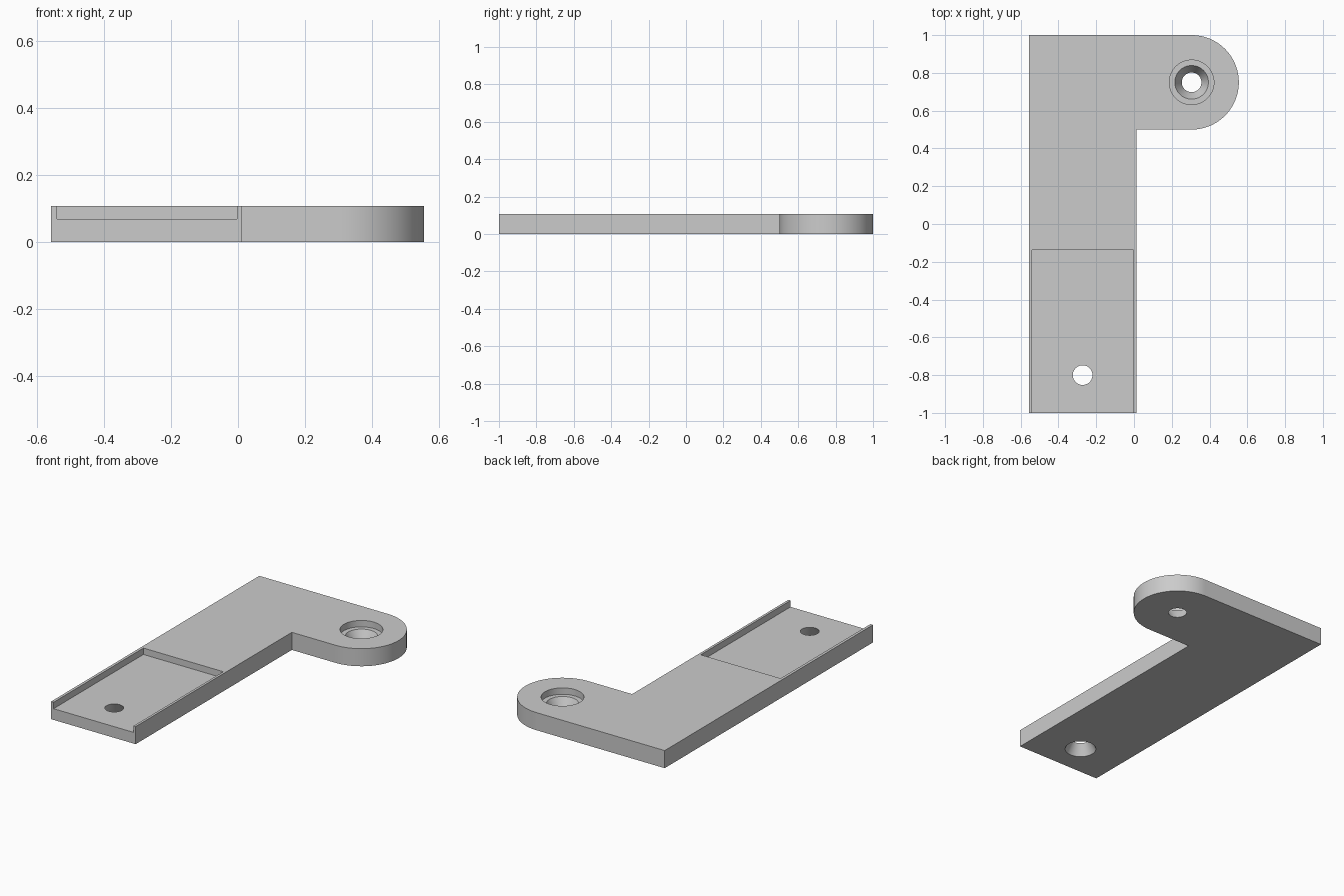
import bpy, bmesh, math

cube = bpy.data.objects.get("Cube")
if cube:
    bpy.data.objects.remove(cube, do_unlink=True)

grey = bpy.data.materials.new("light grey")
grey.use_nodes = True
colour = (0.6, 0.6, 0.6, 1)
grey.diffuse_color = colour
grey.node_tree.nodes["Principled BSDF"].inputs["Base Color"].default_value = colour

LEFT, INNER, HEIGHT, FLOOR = -0.557, 0.012, 0.107, 0.068
END_X, END_Y, END_R = 0.305, 0.75, 0.25


def make_object(name, bm):
    bmesh.ops.recalc_face_normals(bm, faces=bm.faces)
    mesh = bpy.data.meshes.new(name)
    bm.to_mesh(mesh)
    bm.free()
    mesh.materials.append(grey)
    obj = bpy.data.objects.new(name, mesh)
    bpy.context.collection.objects.link(obj)
    return obj


def prism(name, outline, bottom, top):
    bm = bmesh.new()
    face = bm.faces.new([bm.verts.new((x, y, bottom)) for x, y in outline])
    moved = bmesh.ops.extrude_face_region(bm, geom=[face])["geom"]
    bmesh.ops.translate(bm, vec=(0, 0, top - bottom),
                        verts=[v for v in moved if isinstance(v, bmesh.types.BMVert)])
    return make_object(name, bm)


def turned(name, x, y, profile, sides=64):
    """Closed solid of revolution from (radius, height) pairs."""
    bm = bmesh.new()
    angles = [2 * math.pi * i / sides for i in range(sides)]
    rings = [[bm.verts.new((x + r * math.cos(a), y + r * math.sin(a), z)) for a in angles]
             for r, z in profile]
    for low, high in zip(rings, rings[1:]):
        for i in range(sides):
            j = (i + 1) % sides
            bm.faces.new((low[i], low[j], high[j], high[i]))
    bm.faces.new(rings[0])
    bm.faces.new(rings[-1])
    return make_object(name, bm)


# L-shaped plate with a rounded end
steps = 48
arc = [(END_X + END_R * math.cos(a), END_Y + END_R * math.sin(a))
       for a in (math.pi * (i / steps - 0.5) for i in range(steps + 1))]
outline = [(LEFT, -1), (INNER, -1), (INNER, END_Y - END_R)] + arc + [(LEFT, 1)]
plate = prism("bracket_plate", outline, 0, HEIGHT)

# Shallow tray, open at the front
x0, x1, back = -0.54, -0.003, -0.137
tray = prism("tray_cutter", [(x0, -1.1), (x1, -1.1), (x1, back), (x0, back)], FLOOR, 0.2)

# Tray hole, flared towards the underside
slope = (0.088 - 0.052) / FLOOR
tray_hole = turned("tray_hole_cutter", -0.272, -0.8,
                   [(0.088 + 0.05 * slope, -0.05), (0.052, FLOOR), (0.052, 0.2)])

# End hole, counterbored and flared towards the top
end_hole = turned("end_hole_cutter", END_X, END_Y,
                  [(0.052, -0.05), (0.052, 0), (0.089, FLOOR), (0.118, FLOOR), (0.118, 0.2)])

bpy.ops.object.select_all(action="DESELECT")
bpy.context.view_layer.objects.active = plate
plate.select_set(True)
for cutter in (tray, tray_hole, end_hole):
    cutter.hide_render = True
    mod = plate.modifiers.new(cutter.name, "BOOLEAN")
    mod.operation = "DIFFERENCE"
    mod.solver = "EXACT"
    mod.object = cutter
    bpy.ops.object.modifier_apply(modifier=mod.name)
    bpy.data.objects.remove(cutter, do_unlink=True)

bpy.ops.object.shade_smooth_by_angle(angle=math.radians(25))
